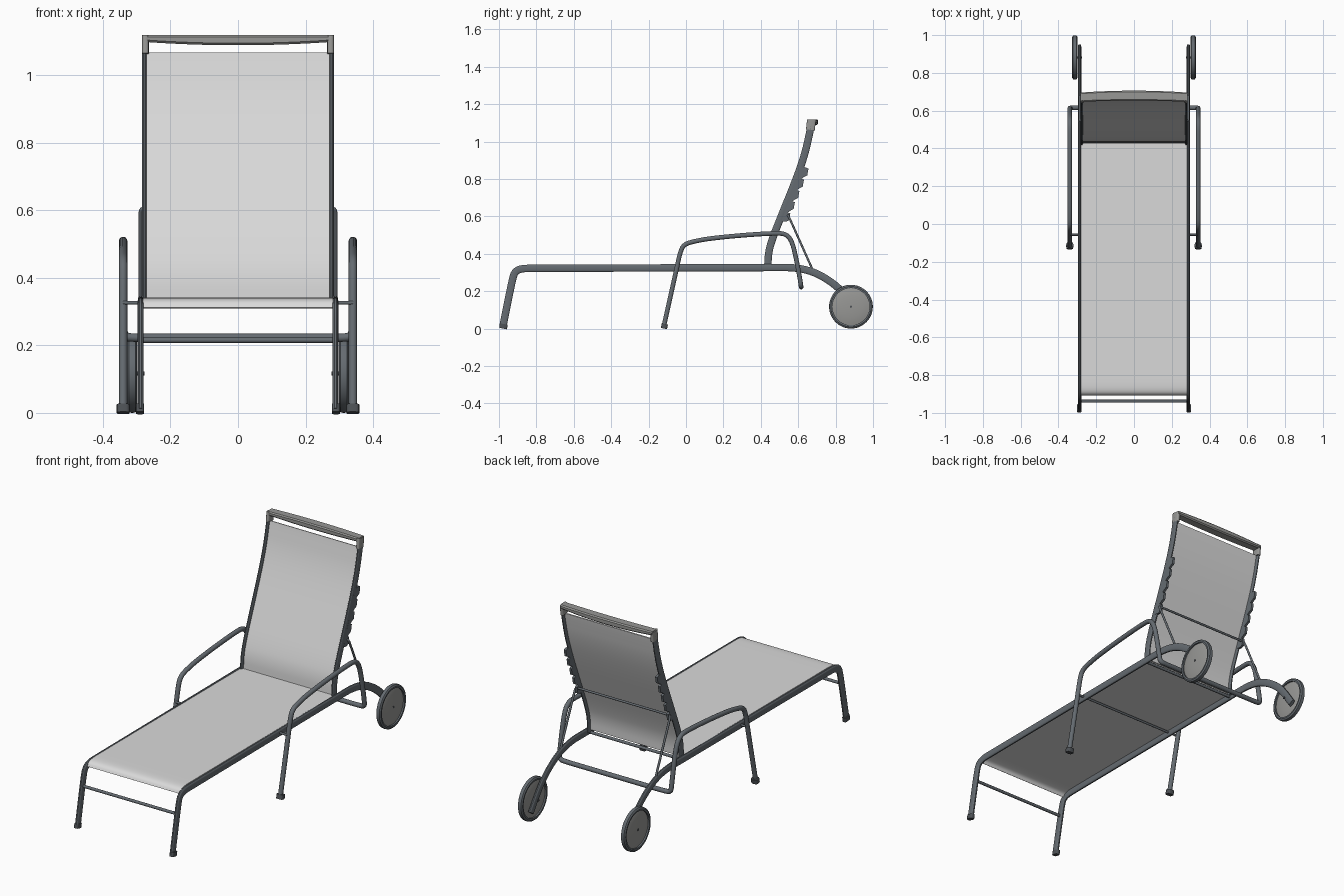
import bpy, bmesh, math
from mathutils import Vector, Quaternion

if "Cube" in bpy.data.objects:
    bpy.data.objects.remove(bpy.data.objects["Cube"])


def material(name, rgb):
    m = bpy.data.materials.new(name)
    m.diffuse_color = (*rgb, 1)
    m.use_nodes = True
    m.node_tree.nodes["Principled BSDF"].inputs["Base Color"].default_value = m.diffuse_color
    return m


FRAME = material("dark slate metal", (0.13, 0.148, 0.165))
SLING = material("light grey fabric", (0.70, 0.70, 0.70))
GREY = material("mid grey plastic", (0.31, 0.31, 0.30))
FOOT = material("charcoal plastic", (0.075, 0.083, 0.092))


def finish(name, bm, mat, angle=40):
    bmesh.ops.recalc_face_normals(bm, faces=bm.faces)
    me = bpy.data.meshes.new(name)
    bm.to_mesh(me)
    bm.free()
    me.materials.append(mat)
    me.shade_smooth()
    me.set_sharp_from_angle(angle=math.radians(angle))
    ob = bpy.data.objects.new(name, me)
    bpy.context.collection.objects.link(ob)
    return ob


def soften(pts, rounds=2):
    """Corner cutting that keeps both end points."""
    pts = [Vector(p) for p in pts]
    for _ in range(rounds):
        out = [pts[0]]
        for a, b in zip(pts, pts[1:]):
            out += [a.lerp(b, 0.25), a.lerp(b, 0.75)]
        pts = out + [pts[-1]]
    return pts


def oval(a, b, power=1.0, n=14):
    f = lambda c: math.copysign(abs(c) ** power, c)
    return [(a * f(math.cos(2 * math.pi * i / n)), b * f(math.sin(2 * math.pi * i / n)))
            for i in range(n)]


def rect(a, b):
    return [(-a, -b), (a, -b), (a, b), (-a, b)]


def bridge(bm, rings):
    n = len(rings[0])
    for r, s in zip(rings, rings[1:]):
        for i in range(n):
            bm.faces.new((r[i], r[(i + 1) % n], s[(i + 1) % n], s[i]))
    bm.faces.new(rings[0])
    bm.faces.new(rings[-1])


def sweep(name, path, profile, mat):
    """Carry a closed profile along a path without twisting."""
    path = [Vector(p) for p in path]
    bm = bmesh.new()
    rings, old, side = [], None, None
    for i, p in enumerate(path):
        t = (path[min(i + 1, len(path) - 1)] - path[max(i - 1, 0)]).normalized()
        if old is None:
            side = Vector((0, 1, 0)) if abs(t.x) > 0.9 else Vector((1, 0, 0))
        else:
            side = old.rotation_difference(t) @ side
        side = (side - t * side.dot(t)).normalized()
        up = t.cross(side)
        rings.append([bm.verts.new(p + side * u + up * v) for u, v in profile])
        old = t
    bridge(bm, rings)
    return finish(name, bm, mat)


def lathe(name, profile, x, y, z, mat, n=48):
    """Revolve closed (offset, radius) profile about a line along x."""
    bm = bmesh.new()
    rings = []
    for k in range(n):
        a = 2 * math.pi * k / n
        rings.append([bm.verts.new((x + o, y + r * math.cos(a), z + r * math.sin(a)))
                      for o, r in profile])
    m = len(profile)
    for k in range(n):
        r, s = rings[k], rings[(k + 1) % n]
        for i in range(m):
            bm.faces.new((r[i], r[(i + 1) % m], s[(i + 1) % m], s[i]))
    bmesh.ops.remove_doubles(bm, verts=bm.verts, dist=1e-5)
    return finish(name, bm, mat, 35)


def at_x(x, yz):
    return [(x, y, z) for y, z in yz]


# side outlines as (y, z)
RAIL = [(-0.979, 0.01), (-0.943, 0.19), (-0.928, 0.262), (-0.915, 0.305), (-0.88, 0.321),
        (-0.82, 0.322), (0.45, 0.326), (0.58, 0.327), (0.68, 0.305), (0.77, 0.255),
        (0.84, 0.195), (0.89, 0.13), (0.935, 0.065)]
BACK = [(0.437, 0.325), (0.441, 0.41), (0.465, 0.49), (0.515, 0.615), (0.59, 0.80),
        (0.635, 0.93), (0.66, 1.04), (0.668, 1.085)]
ARM = [(-0.119, 0.01), (-0.05, 0.32), (-0.032, 0.405), (-0.012, 0.45), (0.05, 0.468),
       (0.13, 0.482), (0.3, 0.499), (0.47, 0.510), (0.535, 0.507), (0.568, 0.465),
       (0.592, 0.36), (0.61, 0.262)]

# fabric slings
seat = soften(at_x(0, [(-0.906, 0.311), (-0.895, 0.330), (-0.865, 0.338), (-0.8, 0.339),
                       (0.36, 0.339), (0.43, 0.339)]))
sweep("seat_sling", seat, rect(0.281, 0.003), SLING)
back = [p for p in soften(at_x(0, BACK), 3) if 0.335 < p.z < 1.068]
sweep("back_sling", back, rect(0.274, 0.003), SLING)

# arm frame: both armrests, their front legs and the rear crossbar in one tube
half = at_x(0.34, ARM) + [(0.338, 0.615, 0.225), (0.30, 0.616, 0.222), (0.2, 0.616, 0.222)]
loop = half + [(-x, y, z) for x, y, z in reversed(half)]
sweep("arm_frame", soften(loop), oval(0.0125, 0.0125), FRAME)


# crossbars
def bar(name, x, y, z, r):
    sweep(name, [(-x, y, z), (x, y, z)], oval(r, r), FRAME)


bar("front_leg_crossbar", 0.288, -0.938, 0.215, 0.008)
bar("middle_crossbar", 0.34, -0.057, 0.326, 0.006)
bar("back_pivot_bar", 0.288, 0.437, 0.322, 0.008)

# prop rod: U-shaped support behind the backrest
prop = [(0.289, 0.69, 0.285), (0.289, 0.556, 0.585), (0.287, 0.547, 0.603),
        (0.275, 0.545, 0.606), (0.2, 0.545, 0.606)]
sweep("back_prop", soften(prop + [(-x, y, z) for x, y, z in reversed(prop)]),
      oval(0.006, 0.006, n=10), FRAME)

# top handle: bar with a bowed rear and arched underside, with end sockets
bm = bmesh.new()
rings = []
for i in range(17):
    x = -0.279 + 0.558 * i / 16
    c = 1 - (x / 0.279) ** 2
    y0, y1, z0, z1 = 0.647 + 0.006 * c, 0.696 + 0.01 * c, 1.098 - 0.010 * c, 1.119
    e = 0.006
    ring = [(y0 + e, z0), (y1 - e, z0), (y1, z0 + e), (y1, z1 - e), (y1 - e, z1),
            (y0 + e, z1), (y0, z1 - e), (y0, z0 + e)]
    rings.append([bm.verts.new((x, *p)) for p in ring])
bridge(bm, rings)
finish("top_handle", bm, GREY)

for s, label in ((1, "right"), (-1, "left")):
    # long side rail with front leg, and backrest rail
    sweep("side_rail_" + label, soften(at_x(s * 0.288, RAIL)), oval(0.009, 0.02, 0.7), FRAME)
    sweep("back_rail_" + label, soften(at_x(s * 0.277, BACK)), oval(0.007, 0.02, 0.7), FRAME)
    sweep("handle_socket_" + label, [(s * 0.274, 0.665, 1.062), (s * 0.274, 0.671, 1.116)],
          oval(0.010, 0.024, 0.5), GREY)

    # ratchet plate: sawteeth along the rear of the backrest rail
    teeth = [(0.51, 0.575)]
    for k in range(5):
        y, z = 0.527 + 0.0243 * k, 0.575 + 0.06 * k
        teeth += [(y + 0.008, z - 0.004), (y + 0.024, z + 0.004), (y + 0.031, z + 0.04),
                  (y + 0.018, z + 0.046)]
    teeth.append((0.61, 0.86))
    bm = bmesh.new()
    bridge(bm, [[bm.verts.new((s * x, y, z)) for y, z in teeth] for x in (0.271, 0.284)])
    finish("ratchet_" + label, bm, FRAME, 20)

    # feet
    for name, x, y, w in (("front_foot_", 0.290, -0.978, 0.0125), ("arm_foot_", 0.34, -0.118, 0.019)):
        sweep(name + label, [(s * x, y, 0), (s * x, y + 0.005, 0.024)],
              oval(w, 0.021 if w < 0.015 else 0.017, 0.5), FOOT)

    # wheel: tyre, domed disc and axle
    wx, wy, wz = s * 0.313, 0.882, 0.117
    lathe("tyre_" + label, [(-0.013, 0.099), (-0.014, 0.108), (-0.009, 0.116), (0, 0.117),
                            (0.009, 0.116), (0.014, 0.108), (0.013, 0.099)], wx, wy, wz, FRAME)
    dome = [(0.014, 0), (0.0135, 0.03), (0.0115, 0.06), (0.008, 0.085), (0.004, 0.101)]
    lathe("wheel_disc_" + label, dome + [(-o, r) for o, r in reversed(dome)], wx, wy, wz, GREY)
    sweep("axle_" + label, [(s * 0.276, wy, wz), (s * 0.329, wy, wz)], oval(0.006, 0.006), FOOT)
